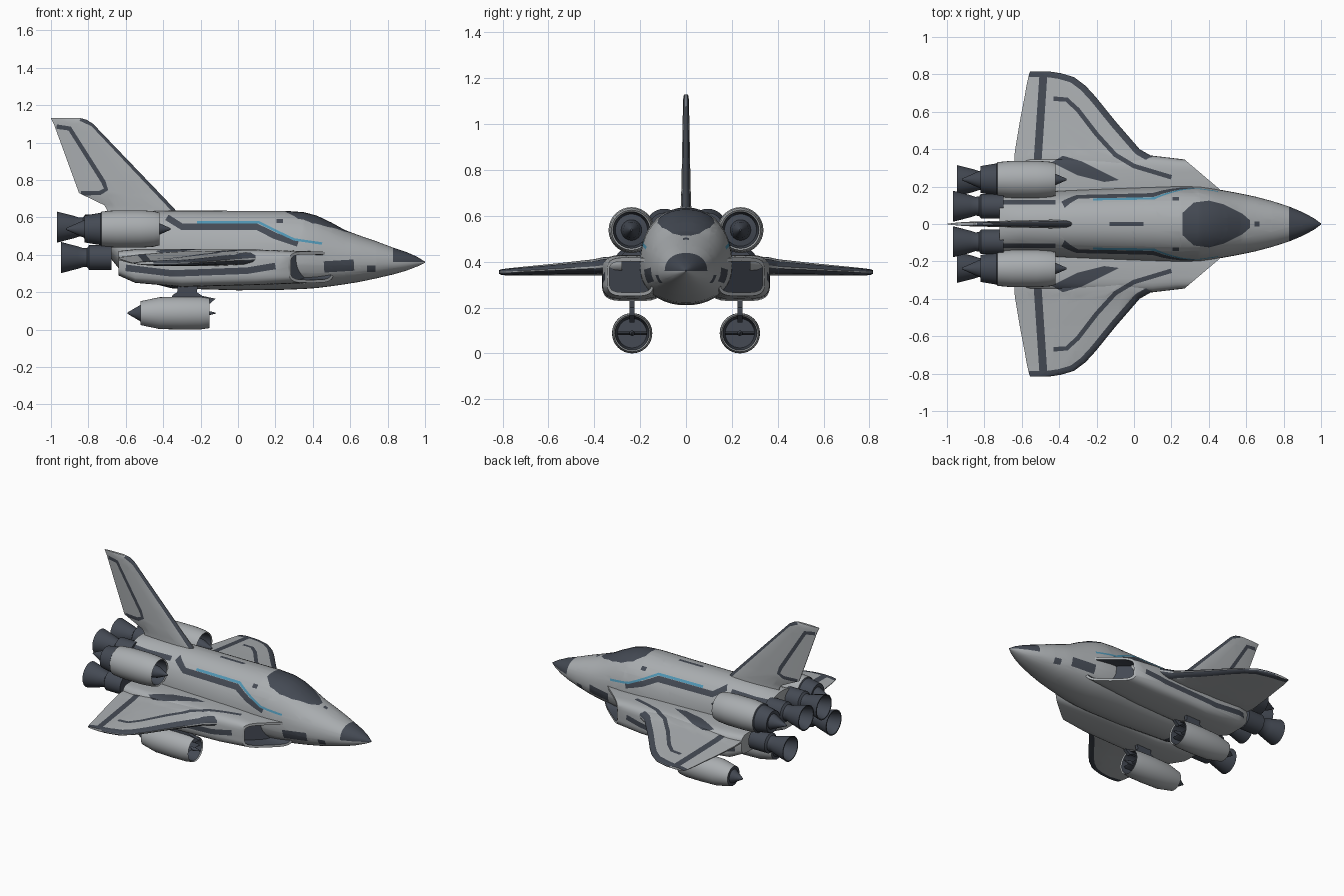
import bpy, bmesh, math
from mathutils import Vector

if "Cube" in bpy.data.objects:
    bpy.data.objects.remove(bpy.data.objects["Cube"])

def material(name, rgb):
    m = bpy.data.materials.new(name)
    m.diffuse_color = (*rgb, 1)
    m.use_nodes = True
    m.node_tree.nodes["Principled BSDF"].inputs["Base Color"].default_value = m.diffuse_color
    return m

MATS = [material("light_grey", (0.40, 0.42, 0.435)),
        material("dark_slate", (0.058, 0.068, 0.088)),
        material("blue_accent", (0.08, 0.30, 0.45))]

def finish(bm, name, mirror=False, angle=35):
    me = bpy.data.meshes.new(name)
    bm.to_mesh(me)
    bm.free()
    ob = bpy.data.objects.new(name, me)
    bpy.context.collection.objects.link(ob)
    for m in MATS:
        me.materials.append(m)
    bpy.ops.object.select_all(action='DESELECT')
    ob.select_set(True)
    bpy.context.view_layer.objects.active = ob
    bpy.ops.object.shade_smooth_by_angle(angle=math.radians(angle))
    if mirror:
        mod = ob.modifiers.new("mirror", 'MIRROR')
        mod.use_axis = (False, True, False)
        mod.use_mirror_merge = False
    return ob

def loft(rings, mats=None):
    """Skin closed rings; returns bmesh and the first cap."""
    bm = bmesh.new()
    vs = [[bm.verts.new(p) for p in r] for r in rings]
    n = len(vs[0])
    for i in range(len(vs) - 1):
        for j in range(n):
            k = (j + 1) % n
            f = bm.faces.new((vs[i][j], vs[i][k], vs[i + 1][k], vs[i + 1][j]))
            f.material_index = mats[i] if mats else 0
    cap = bm.faces.new(vs[0])
    end = bm.faces.new(vs[-1])
    if mats:
        cap.material_index, end.material_index = mats[0], mats[-1]
    bmesh.ops.recalc_face_normals(bm, faces=bm.faces[:])
    return bm, cap

def sup(a, n):
    c, s = math.cos(a), math.sin(a)
    return (math.copysign(abs(c) ** (2 / n), c), math.copysign(abs(s) ** (2 / n), s))

def paint(bm, poly, axis, side, mat):
    """Cut a convex outline into the surface, seen along an axis, and colour it."""
    u, v = (0, 1) if axis == 2 else (0, 2)
    area = sum(a[0] * b[1] - b[0] * a[1] for a, b in zip(poly, poly[1:] + poly[:1]))
    if area < 0:
        poly = poly[::-1]
    faces = [f for f in bm.faces if (f.normal[axis] * side > 0.05 if side else abs(f.normal[axis]) > 0.05)]
    for a, b in zip(poly, poly[1:] + poly[:1]):
        if not faces:
            return
        co, no = Vector((0, 0, 0)), Vector((0, 0, 0))
        co[u], co[v] = a
        no[u], no[v] = a[1] - b[1], b[0] - a[0]
        no.normalize()
        geom = set(faces)
        for f in faces:
            geom.update(f.edges)
            geom.update(f.verts)
        res = bmesh.ops.bisect_plane(bm, geom=list(geom), dist=1e-5, plane_co=co, plane_no=no)
        faces = [f for f in res['geom'] if isinstance(f, bmesh.types.BMFace)
                 and (f.calc_center_median() - co).dot(no) > 0]
    for f in faces:
        f.material_index = mat

def stripe(bm, path, width, axis, side, mat):
    pts = [Vector(p) for p in path]
    dirs = [(b - a).normalized() for a, b in zip(pts, pts[1:])]
    offs = []
    for i in range(len(pts)):
        d = (dirs[max(i - 1, 0)] + dirs[min(i, len(dirs) - 1)]).normalized()
        offs.append(Vector((-d.y, d.x)) * width / 2)
    for i in range(len(pts) - 1):
        q = [pts[i] + offs[i], pts[i + 1] + offs[i + 1], pts[i + 1] - offs[i + 1], pts[i] - offs[i]]
        paint(bm, [tuple(p) for p in q], axis, side, mat)

def revolve(name, prof, y, z, mats, mirror=True, seg=32):
    rings = [[(x, y + r * math.cos(2 * math.pi * k / seg), z + r * math.sin(2 * math.pi * k / seg))
              for k in range(seg)] for x, r in prof]
    return finish(loft(rings, mats)[0], name, mirror)

# fuselage: x, top, middle, bottom, half width
ST = [(1.0, .363, .36, .357, .003), (.96, .388, .36, .338, .032), (.90, .415, .36, .315, .064),
      (.83, .438, .36, .295, .093), (.74, .472, .362, .274, .122), (.65, .503, .365, .255, .146),
      (.57, .533, .368, .242, .163), (.5, .572, .37, .232, .176), (.42, .61, .375, .222, .19),
      (.35, .628, .38, .217, .20), (.25, .635, .38, .213, .203), (0, .635, .38, .21, .195),
      (-.35, .637, .40, .22, .18), (-.6, .635, .42, .28, .165), (-.72, .63, .51, .43, .155)]
rings = []
for x, zt, zm, zb, w in ST:
    r = []
    for k in range(40):
        c, s = sup(2 * math.pi * k / 40, 2.2)
        r.append((x, w * c, zm + s * ((zt - zm) if s > 0 else (zm - zb))))
    rings.append(r)
bm, cap = loft(rings)
for f in bm.faces:                                   # upper nose cone
    c = f.calc_center_median()
    if c.x > .83 and c.z > .359:
        f.material_index = 1
half = [(.26, .06), (.32, .115), (.40, .125), (.48, .105), (.58, .055), (.62, .02)]
paint(bm, half + [(x, -y) for x, y in half[::-1]], 2, 1, 1)   # canopy glass
stripe(bm, [(-.13, 0), (.05, 0)], .022, 2, 1, 1)              # spine slot
stripe(bm, [(.645, 0), (.67, 0)], .025, 2, 1, 1)
stripe(bm, [(-.62, 0), (-.3, 0)], .24, 2, -1, 1)              # belly panel
for s in (1, -1):
    stripe(bm, [(-.70, s * .115), (-.42, s * .115)], .024, 2, 1, 1)
    stripe(bm, [(-.38, .60), (-.30, .55), (.10, .55), (.20, .50), (.32, .46)], .034, 1, s, 1)
    stripe(bm, [(-.22, .574), (.11, .574), (.215, .522), (.30, .482), (.45, .46)], .013, 1, s, 2)
    stripe(bm, [(.46, .335), (.62, .345)], .06, 1, s, 1)      # nose side recess
    stripe(bm, [(.69, .325), (.735, .325)], .035, 1, s, 1)
    stripe(bm, [(.205, .58), (.24, .58)], .02, 1, s, 1)
finish(bm, "fuselage")

# wing markings shared by the wing and the shoulder body
def wing_marks(bm):
    stripe(bm, [(-.43, .67), (-.36, .665), (-.30, .61), (-.20, .48), (-.10, .37), (0, .31), (.2, .25)], .024, 2, 1, 1)
    paint(bm, [(-.44, .33), (-.38, .365), (-.28, .335), (-.08, .235), (-.16, .225), (-.30, .26)], 2, 1, 1)

# shoulder bodies with swept air intakes: x, sweep, inner y, outer y, bottom, top
rings = []
for x, sh, y0, y1, z0, z1 in [(.27, 1.18, .14, .345, .25, .418), (.1, 0, .1, .365, .238, .428),
                              (-.3, 0, .1, .367, .228, .43), (-.55, 0, .1, .352, .25, .43), (-.64, 0, .1, .32, .29, .42)]:
    r = []
    for k in range(32):
        c, s = sup(2 * math.pi * k / 32, 4)
        y = (y0 + y1) / 2 + c * (y1 - y0) / 2
        r.append((x + sh * (y1 - y), y, (z0 + z1) / 2 + s * (z1 - z0) / 2))
    rings.append(r)
bm, cap = loft(rings)
bmesh.ops.inset_region(bm, faces=[cap], thickness=.016)
cap = bmesh.ops.extrude_discrete_faces(bm, faces=[cap])['faces'][0]
bmesh.ops.translate(bm, verts=cap.verts[:], vec=(-.13, 0, 0))
for v in cap.verts:
    for f in v.link_faces:
        f.material_index = 1
wing_marks(bm)
stripe(bm, [(-.6, .33), (-.35, .30), (.05, .315), (.2, .34)], .035, 1, 1, 1)
finish(bm, "intake_shoulder", True)

# wings: span y, leading x, trailing x, centre z, half thickness
SEC = [(0, .12), (.02, .45), (.08, .78), (.3, 1), (.6, .88), (.85, .5), (1, .12)]
def foil(le, te, t):
    top = [(le + (te - le) * f, t * h) for f, h in SEC]
    return top + [(x, -h) for x, h in top[::-1]]
WG = [(.28, .26, -.64, .385, .04), (.36, .10, -.64, .38, .04), (.40, .03, -.635, .375, .036),
      (.55, -.10, -.61, .367, .027), (.68, -.205, -.585, .36, .021), (.74, -.26, -.575, .357, .018),
      (.785, -.32, -.565, .355, .015), (.806, -.39, -.56, .355, .012), (.815, -.45, -.555, .355, .008)]
bm, cap = loft([[(x, y, zc + h) for x, h in foil(le, te, t)] for y, le, te, zc, t in WG])
wing_marks(bm)
stripe(bm, [(-.515, .34), (-.485, .79)], .042, 2, 1, 1)       # flap hinge
stripe(bm, [(w[1] - .008, w[0] - .008) for w in WG[1:]] + [(-.56, .808)], .045, 2, 0, 1)
finish(bm, "wing", True)

# tail fin: height z, leading x, trailing x, half thickness
FN = [(.58, -.28, -.70, .024), (.64, -.335, -.70, .023), (.665, -.358, -.715, .022), (.73, -.42, -.85, .02),
      (1.10, -.775, -.985, .013), (1.122, -.81, -.996, .011), (1.13, -.84, -1.0, .008)]
bm, cap = loft([[(x, h, z) for x, h in foil(le, te, t)] for z, le, te, t in FN])
for s in (1, -1):
    stripe(bm, [(-.97, 1.085), (-.90, 1.075), (-.72, .79), (-.705, .75), (-.74, .73), (-.84, .73)], .024, 1, s, 1)
    stripe(bm, [(-.33, .63), (-.775, 1.10), (-.84, 1.13)], .03, 1, s, 1)
finish(bm, "tail_fin")

# upper engine nacelles with inlet cone and dark rear cone
revolve("upper_nacelle", [(-.36, .004), (-.43, .035), (-.50, .045), (-.505, .07), (-.425, .080), (-.42, .087),
                          (-.45, .095), (-.52, .1), (-.65, .1), (-.73, .093), (-.735, .086), (-.82, .072),
                          (-.815, .05), (-.84, .04), (-.92, .004)],
        .238, .538, [1, 1, 1, 1, 0, 0, 0, 0, 0, 1, 1, 1, 1, 1])

# rocket nozzles: inner upper pair and outer lower pair
def nozzle(name, x, y, z):
    prof = [(.27, .066), (.15, .066), (.14, .052), (.12, .05), (.09, .06), (.0, .083),
            (.0, .076), (.08, .052), (.11, .03)]
    revolve(name, [(x + a, r) for a, r in prof], y, z, [1] * 8)
nozzle("inner_nozzle", -.968, .095, .548)
nozzle("lower_nozzle", -.946, .232, .385)

# underslung pods
revolve("pod", [(-.28, .03), (-.28, .064), (-.16, .074), (-.153, .080), (-.20, .087), (-.30, .088), (-.42, .085),
                (-.52, .064), (-.52, .045), (-.59, .004)], .235, .088, [1, 1, 0, 0, 0, 0, 0, 1, 1])
revolve("pod_probe", [(-.3, .012), (-.16, .012), (-.12, .003)], .235, .088, [1, 1], seg=12)

def prism(name, outline, y, t):
    bm, cap = loft([[(x, y + d, z) for x, z in outline] for d in (-t, t)], [1])
    finish(bm, name, True)
prism("pod_blade", [(-.3, .081), (-.18, .081), (-.17, .088), (-.18, .095), (-.3, .095)], .235, .064)
prism("pod_pylon", [(-.36, .15), (-.35, .185), (-.325, .20), (-.32, .27), (-.21, .27), (-.22, .20),
                    (-.19, .18), (-.12, .165), (-.155, .135), (-.18, .15)], .235, .011)
